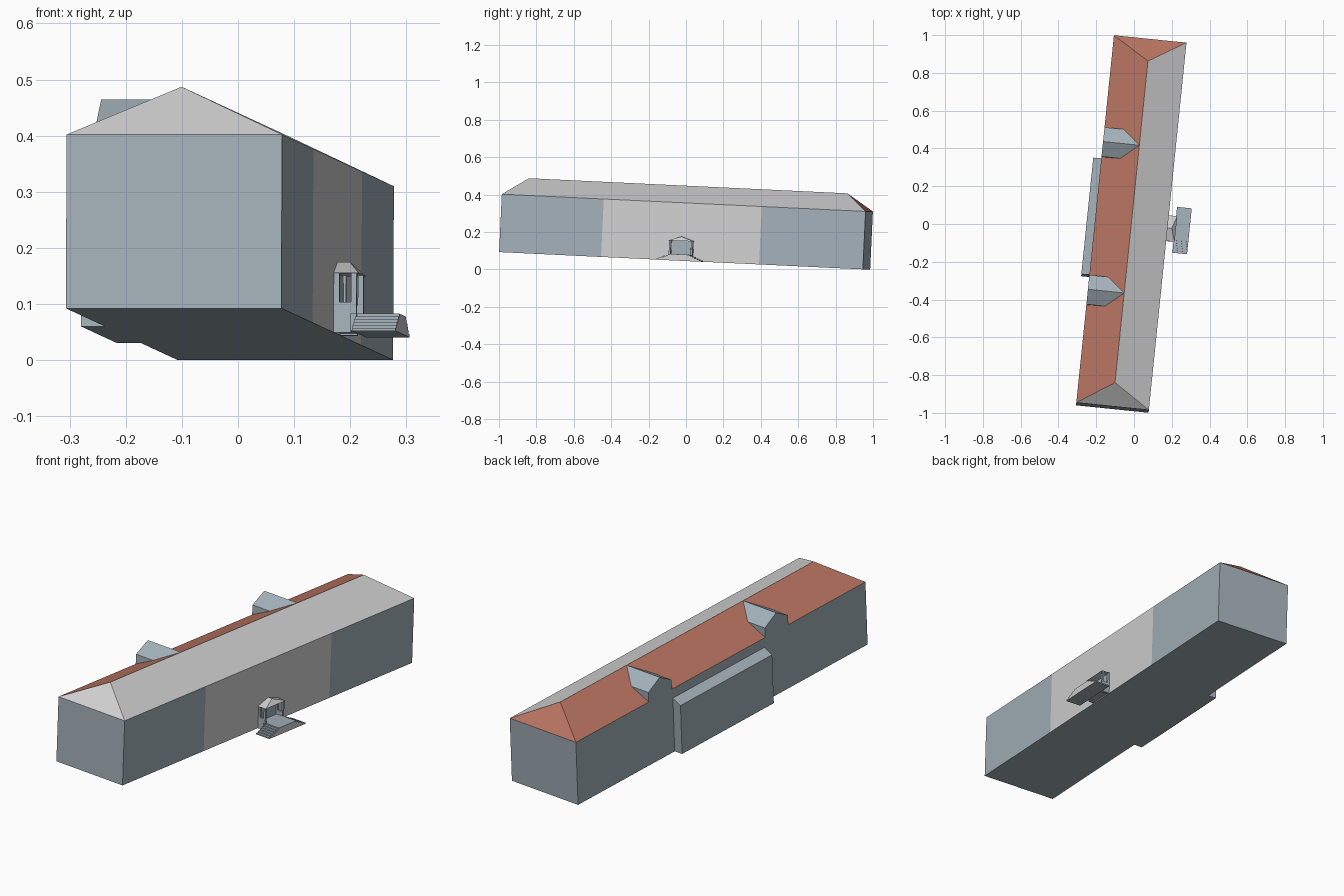
import bpy, bmesh, math
from mathutils import Matrix, Vector

if "Cube" in bpy.data.objects:
    bpy.data.objects.remove(bpy.data.objects["Cube"])

# Whole model sits slightly turned and pitched; parts are built in a local frame:
# x = across, y = along the building, z = height above the building's base
PLACE = (Matrix.Translation((-0.0145, 0, 0.201))
         @ Matrix.Rotation(math.radians(-5.85), 4, 'Z')
         @ Matrix.Rotation(math.radians(-2.7), 4, 'X')
         @ Matrix.Translation((0, 0, -0.155)))


def material(name, rgb):
    m = bpy.data.materials.new(name)
    m.diffuse_color = (*rgb, 1)
    m.use_nodes = True
    m.node_tree.nodes["Principled BSDF"].inputs["Base Color"].default_value = m.diffuse_color
    return m


BLUE = material("blue_grey", (0.37, 0.44, 0.49))
LIGHT = material("light_grey", (0.64, 0.64, 0.64))
RED = material("brick_red", (0.47, 0.17, 0.115))

HW, HL, H, RIDGE, HIP = 0.193, 0.9785, 0.31, 0.091, 0.122


def finish(name, bm, mats, rule=None):
    bmesh.ops.recalc_face_normals(bm, faces=bm.faces[:])
    bm.normal_update()
    if rule:
        for f in bm.faces:
            f.material_index = rule(f)
    me = bpy.data.meshes.new(name)
    bm.to_mesh(me)
    bm.free()
    for m in mats:
        me.materials.append(m)
    ob = bpy.data.objects.new(name, me)
    bpy.context.collection.objects.link(ob)
    ob.matrix_world = PLACE
    return ob


def prism(name, profile, vec, mats, rule=None):
    """Closed profile of 3D points pushed along vec."""
    bm = bmesh.new()
    f = bm.faces.new([bm.verts.new(p) for p in profile])
    r = bmesh.ops.extrude_face_region(bm, geom=[f], use_keep_orig=True)
    bmesh.ops.translate(bm, vec=vec, verts=[g for g in r['geom'] if isinstance(g, bmesh.types.BMVert)])
    return finish(name, bm, mats, rule)


def box(name, x, y, z, mat):
    prism(name, [(x[0], y[0], z[0]), (x[1], y[0], z[0]), (x[1], y[1], z[0]), (x[0], y[1], z[0])],
          (0, 0, z[1] - z[0]), [mat])


def faces(name, verts, polys, mats, rule=None):
    bm = bmesh.new()
    vs = [bm.verts.new(v) for v in verts]
    for p in polys:
        bm.faces.new([vs[i] for i in p])
    return finish(name, bm, mats, rule)


# Main walls, with a light middle bay on the right side
bm = bmesh.new()
bmesh.ops.create_cube(bm, size=1, matrix=Matrix.Translation((0, 0, H / 2)) @ Matrix.Diagonal((2 * HW, 2 * HL, H, 1)))
for y in (-0.43, 0.42):
    bmesh.ops.bisect_plane(bm, geom=bm.verts[:] + bm.edges[:] + bm.faces[:], plane_co=(0, y, 0), plane_no=(0, 1, 0))
finish("main_walls", bm, [BLUE, LIGHT],
       lambda f: int(f.normal.x > 0.9 and abs(f.calc_center_median().y) < 0.3))

# Hip roof: left slope and back hip are red
faces("hip_roof",
      [(-HW, -HL, H), (HW, -HL, H), (HW, HL, H), (-HW, HL, H), (0, -HL + HIP, H + RIDGE), (0, HL - HIP, H + RIDGE)],
      [(0, 1, 4), (1, 2, 5, 4), (2, 3, 5), (3, 0, 4, 5)], [LIGHT, RED],
      lambda f: int(f.calc_center_median().x < -0.05 or f.calc_center_median().y > 0.5))

# Gabled dormers, flush with the left wall and running back to the ridge
EAVE, DW = H + 0.047, 0.078
for name, y in (("front_dormer", -0.379), ("back_dormer", 0.408)):
    xe = -HW + HW * (EAVE - H) / RIDGE
    faces(name,
          [(-HW, y - DW, H), (-HW, y - DW, EAVE), (-HW, y, H + RIDGE), (-HW, y + DW, EAVE), (-HW, y + DW, H),
           (xe, y - DW, EAVE), (0, y, H + RIDGE), (xe, y + DW, EAVE)],
          [(0, 1, 2, 3, 4), (0, 5, 1), (1, 5, 6, 2), (2, 6, 7, 3), (3, 7, 4)], [BLUE])

# Long low extension along the left wall with a sloped top
prism("side_extension", [(-HW, -0.295, 0), (-HW - 0.043, -0.295, 0), (-HW - 0.043, -0.295, 0.24), (-HW, -0.295, 0.264)],
      (0, 0.62, 0), [BLUE])

# Porch: floor, door, low side walls, posts
box("porch_floor", (HW, 0.234), (-0.06, 0.06), (0.004, 0.034), BLUE)
box("door", (HW, HW + 0.006), (-0.05, 0.05), (0.034, 0.105), BLUE)
for s, side in ((-1, "front"), (1, "back")):
    ys = sorted((s * 0.054, s * 0.064))
    box(f"porch_wall_{side}", (HW, 0.224), ys, (0.0, 0.054), BLUE)
    for i, x in enumerate((HW, 0.224)):
        box(f"porch_post_{side}_{i + 1}", (x, x + 0.01), ys, (0.034, 0.106), BLUE)

# Porch roof: ridge running out from the wall, hipped at the outer end
PX, PW = 0.238, 0.068
faces("porch_roof",
      [(HW, -PW, 0.106), (PX, -PW, 0.106), (PX, PW, 0.106), (HW, PW, 0.106), (HW, 0, 0.129), (0.215, 0, 0.129)],
      [(0, 1, 5, 4), (1, 2, 5), (2, 3, 4, 5), (3, 2, 1, 0), (0, 4, 3)], [LIGHT])

# Double-sided steps rising to the porch landing
N, TOP, BOT, RISE = 6, 0.058, 0.122, 0.034
half = []
for i in range(N):
    y = BOT - (BOT - TOP) * i / (N - 1)
    half += [(y, RISE * i / N), (y, RISE * (i + 1) / N)]
outline = half + [(-y, z) for y, z in reversed(half)]
prism("porch_steps", [(0.232, y, z) for y, z in outline], (0.078, 0, 0), [BLUE, LIGHT],
      lambda f: int(f.normal.x > 0.9))
